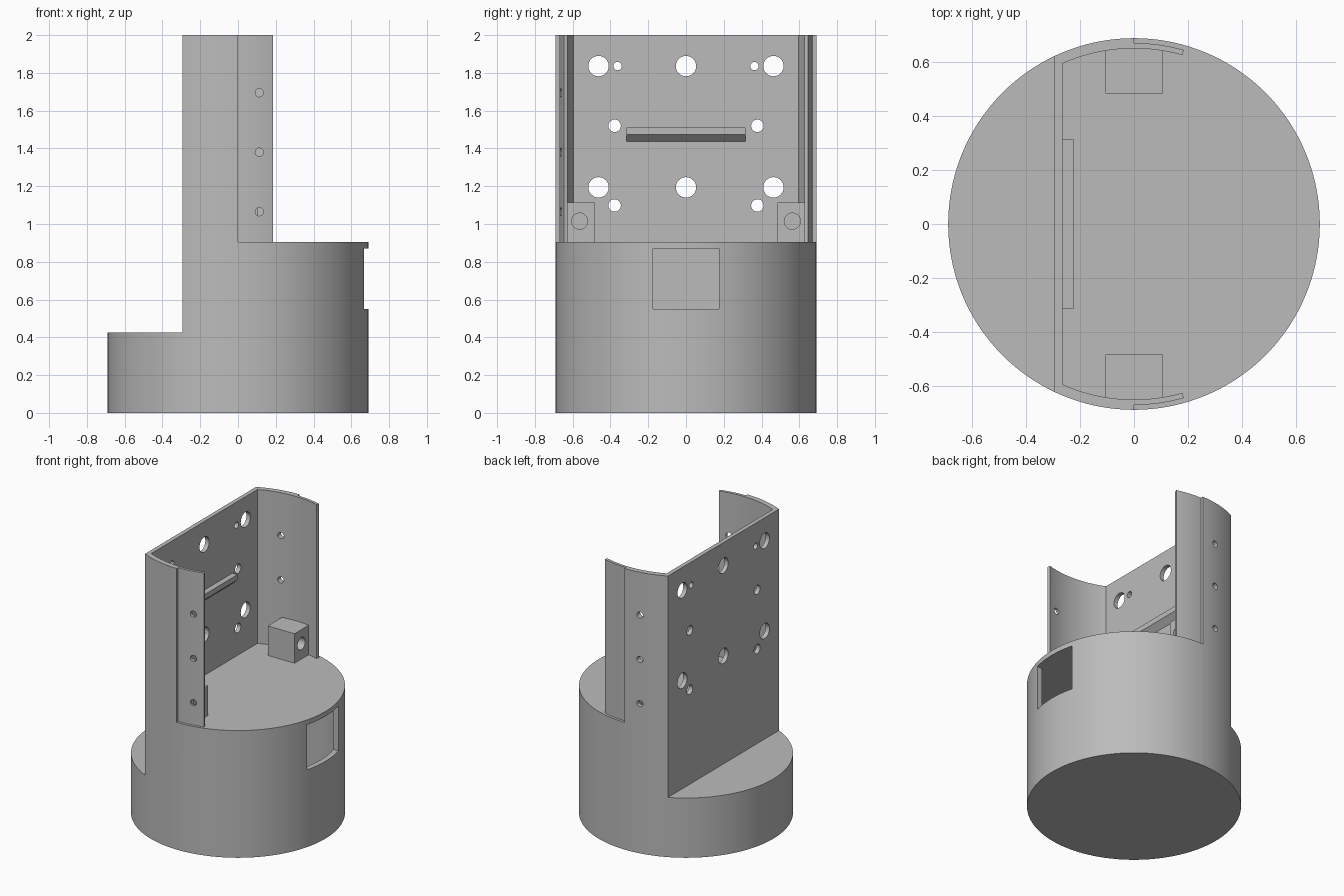
import bpy, bmesh
from math import cos, sin, acos, radians, pi

if "Cube" in bpy.data.objects:
    bpy.data.objects.remove(bpy.data.objects["Cube"], do_unlink=True)

R, INNER, LIP = 0.69, 0.652, 0.672      # outer, inner and lip radii
BACK, WALL = -0.295, -0.265             # outer and inner faces of the flat wall
STEP, DECK, TOP = 0.425, 0.905, 2.0     # heights

grey = bpy.data.materials.new("mid_grey")
grey.use_nodes = True
colour = (0.5, 0.5, 0.5, 1)
grey.diffuse_color = colour
grey.node_tree.nodes["Principled BSDF"].inputs["Base Color"].default_value = colour


def arc(r, a, b, n):
    return [(r * cos(a + (b - a) * i / n), r * sin(a + (b - a) * i / n)) for i in range(n + 1)]


def prism(name, outline, low, high, axis="z"):
    """Extrude a flat outline along an axis; the outline holds the other two coordinates."""
    place = {"z": lambda u, v, w: (u, v, w),
             "y": lambda u, v, w: (u, w, v),
             "x": lambda u, v, w: (w, u, v)}[axis]
    bm = bmesh.new()
    bottom = [bm.verts.new(place(u, v, low)) for u, v in outline]
    top = [bm.verts.new(place(u, v, high)) for u, v in outline]
    bm.faces.new(bottom[::-1])
    bm.faces.new(top)
    for i in range(len(outline)):
        j = (i + 1) % len(outline)
        bm.faces.new((bottom[i], bottom[j], top[j], top[i]))
    bmesh.ops.recalc_face_normals(bm, faces=bm.faces)
    mesh = bpy.data.meshes.new(name)
    bm.to_mesh(mesh)
    bm.free()
    mesh.materials.append(grey)
    obj = bpy.data.objects.new(name, mesh)
    bpy.context.collection.objects.link(obj)
    return obj


def box(name, x, y, z):
    return prism(name, [(x[0], y[0]), (x[1], y[0]), (x[1], y[1]), (x[0], y[1])], *z)


def disc(u, v, r, n=32):
    return [(u + a, v + b) for a, b in arc(r, 0, 2 * pi, n)[:-1]]


def select(obj):
    bpy.ops.object.select_all(action="DESELECT")
    obj.select_set(True)
    bpy.context.view_layer.objects.active = obj


def cut(obj, cutter):
    mod = obj.modifiers.new("cut", "BOOLEAN")
    mod.operation, mod.solver, mod.object = "DIFFERENCE", "EXACT", cutter
    select(obj)
    bpy.ops.object.modifier_apply(modifier=mod.name)
    bpy.data.objects.remove(cutter, do_unlink=True)


def stepped_drum(name, r, low, high, step_x, step_z):
    drum = prism(name, disc(0, 0, r, 144), low, high)
    cut(drum, box("step_cutter", (-1, step_x), (-1, 1), (step_z, 3)))
    return drum


# Drum with a low step behind the flat wall
housing = stepped_drum("housing", R, 0, TOP, BACK, STEP)

# Open space above the deck, leaving the wall, curved sides and thin lips
end = radians(74)
corner = acos(WALL / INNER)
half = arc(INNER, corner, end, 24) + arc(LIP, end, pi / 2, 10)
outline = half + arc(0.8, pi / 2, -pi / 2, 32) + [(x, -y) for x, y in reversed(half)]
cut(housing, prism("room_cutter", outline, DECK, 2.2))

# Hollow inside of the drum and its window
cut(housing, stepped_drum("cavity", INNER, 0.035, 0.872, WALL, STEP - 0.035))
cut(housing, box("window_cutter", (0.5, 0.8), (-0.175, 0.175), (0.55, 0.87)))

# Round holes through the flat wall
wall_holes = [(0, 1.836, 0.054), (0, 1.194, 0.054)]
for s in (-1, 1):
    wall_holes += [(s * 0.463, 1.836, 0.054), (s * 0.463, 1.194, 0.054), (s * 0.362, 1.836, 0.022),
                   (s * 0.378, 1.52, 0.033), (s * 0.378, 1.098, 0.033)]
for y, z, r in wall_holes:
    cut(housing, prism("hole_cutter", disc(y, z, r), -0.4, -0.2, "x"))

# Screw holes: through the front lip and the thick part of the rear side
for z in (1.065, 1.38, 1.695):
    cut(housing, prism("screw_cutter", disc(0.113, z, 0.022, 20), -0.8, -0.55, "y"))
    cut(housing, prism("screw_cutter", disc(-0.113, z, 0.022, 20), 0.55, 0.8, "y"))

# Ledge with a sloping underside
profile = [(WALL - 0.01, 1.512), (-0.225, 1.512), (-0.225, 1.475), (WALL, 1.437), (WALL - 0.01, 1.437)]
ledge = prism("ledge", profile, -0.315, 0.315, "y")

# Mounting blocks with a bore
blocks = []
for side, s in (("front", -1), ("rear", 1)):
    block = box(side + "_mounting_block", (-0.105, 0.105), sorted((s * 0.485, s * 0.655)), (DECK - 0.01, 1.115))
    cut(block, prism("bore_cutter", disc(s * 0.563, 1.015, 0.043), -0.05, 0.2, "x"))
    blocks.append(block)

for obj in [housing, ledge] + blocks:
    select(obj)
    bpy.ops.object.shade_smooth_by_angle(angle=radians(25))
